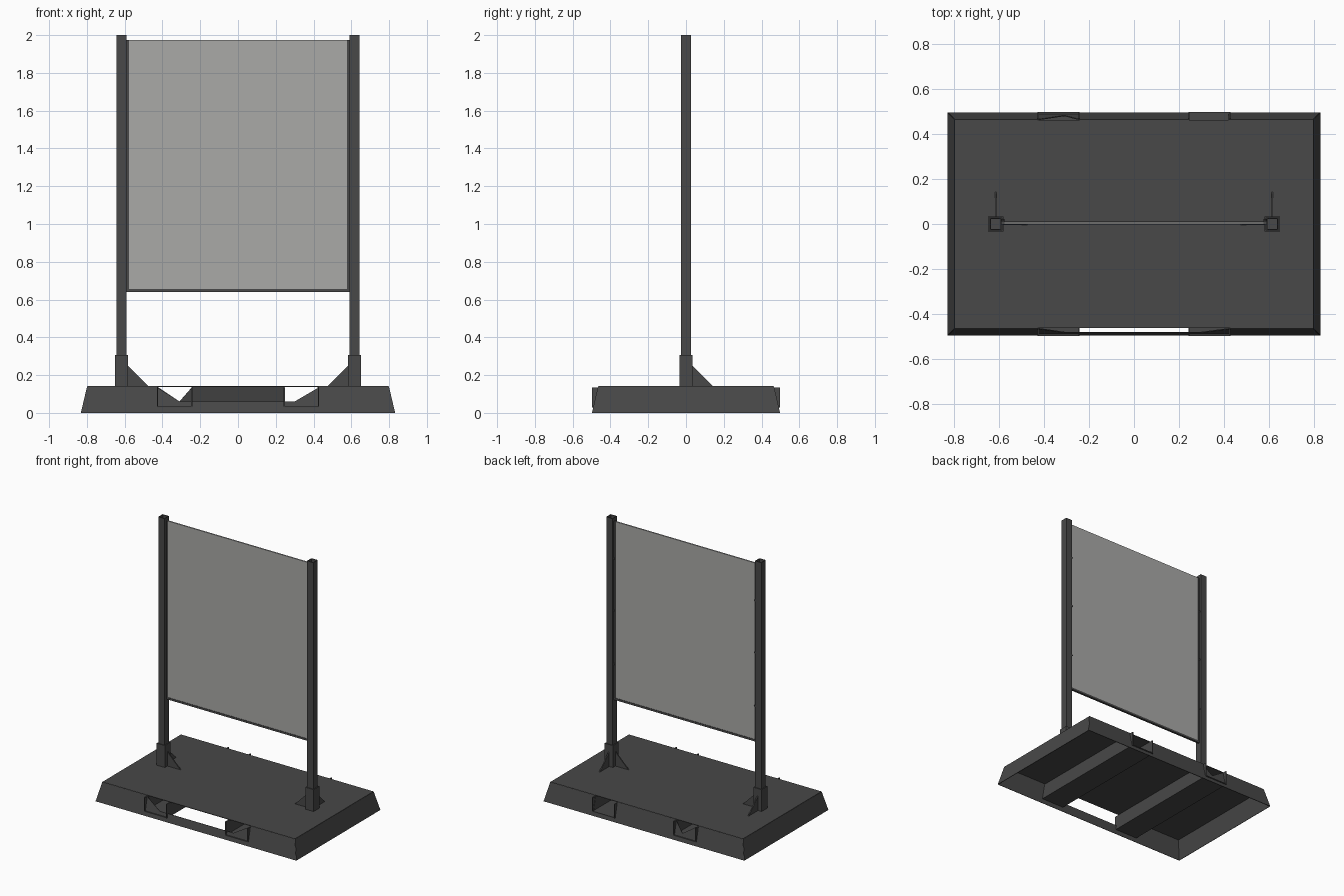
import bpy, math

if "Cube" in bpy.data.objects:
    bpy.data.objects.remove(bpy.data.objects["Cube"])

def material(name, rgba):
    m = bpy.data.materials.new(name)
    m.diffuse_color = rgba
    m.use_nodes = True
    m.node_tree.nodes["Principled BSDF"].inputs["Base Color"].default_value = m.diffuse_color
    return m

DARK = material("dark_steel", (0.065, 0.065, 0.065, 1))
PALE = material("pale_panel", (0.40, 0.40, 0.39, 0.7))

def mesh(name, verts, faces, thick=0, offset=0, mat=DARK):
    me = bpy.data.meshes.new(name)
    me.from_pydata(verts, [], faces)
    ob = bpy.data.objects.new(name, me)
    bpy.context.collection.objects.link(ob)
    me.materials.append(mat)
    if thick:
        mod = ob.modifiers.new("thickness", 'SOLIDIFY')
        mod.thickness, mod.offset = thick, offset
        mod.use_even_offset = True
    return ob

def sheet(name, pts, thick=0.004):
    return mesh(name, pts, [tuple(range(len(pts)))], thick)

def box(name, x0, x1, y0, y1, z0, z1, mat=DARK):
    v = [(x, y, z) for z in (z0, z1) for x, y in ((x0, y0), (x1, y0), (x1, y1), (x0, y1))]
    f = [(3, 2, 1, 0), (4, 5, 6, 7)] + [(i, (i + 1) % 4, (i + 1) % 4 + 4, i + 4) for i in range(4)]
    return mesh(name, v, f, mat=mat)

def square_tube(name, cx, half, z0, z1, wall):
    c = [(cx - half, -half), (cx + half, -half), (cx + half, half), (cx - half, half)]
    v = [(x, y, z) for z in (z0, z1) for x, y in c]
    f = [(i, (i + 1) % 4, (i + 1) % 4 + 4, i + 4) for i in range(4)]
    return mesh(name, v, f, wall, -1)

# Base tray: flat top and sloping walls, open underneath
H, BX, BY, TX, TY = 0.14, 0.83, 0.496, 0.797, 0.464

def wall_pts(profile, side):
    return [(x, side * (BY - (BY - TY) * z / H), z) for x, z in profile]

sheet("base_top", [(-TX, -TY, H), (TX, -TY, H), (TX, TY, H), (-TX, TY, H)])
for s, n in ((-1, "left"), (1, "right")):
    sheet(f"base_wall_{n}", [(s * BX, -BY, 0), (s * BX, BY, 0), (s * TX, TY, H), (s * TX, -TY, H)])
# Front wall has one wide notch, back wall a V notch and a square notch
sheet("base_wall_front", wall_pts([(-BX, 0), (BX, 0), (TX, H), (.43, H), (.42, .13), (.30, .06),
                                   (-.31, .06), (-.42, .13), (-.43, H), (-TX, H)], -1))
sheet("base_wall_back", wall_pts([(-BX, 0), (BX, 0), (TX, H), (.422, H), (.422, .03), (.245, .03),
                                  (.245, H), (-.24, H), (-.31, .06), (-.43, H), (-TX, H)], 1))

for s, n in ((-1, "left"), (1, "right")):
    # Fork pocket: U channel running front to back
    prof = [(s * .427, .135), (s * .427, .032), (s * .245, .032), (s * .245, .135)]
    v = [(x, y, z) for y in (-.498, .498) for x, z in prof]
    mesh(f"fork_channel_{n}", v, [(i, i + 1, i + 5, i + 4) for i in range(3)], 0.006)
    # Post in its socket
    px = s * .616
    square_tube(f"post_{n}", px, .026, .14, 2.0, .004)
    square_tube(f"post_socket_{n}", px, .034, .14, .306, .006)
    # Gusset plates
    sheet(f"gusset_side_{n}", [(s * .583, 0, .14), (s * .473, 0, .14), (s * .583, 0, .25)], .008)
    sheet(f"gusset_back_{n}", [(px, .033, .14), (px, .145, .14), (px, .033, .25)], .008)
    # Panel edge strip and screws
    xa, xb = sorted((s * .578, s * .591))
    box(f"edge_strip_{n}", xa, xb, -.003, .013, .65, 1.975)
    for i, z in enumerate((.91, 1.31, 1.70)):
        bpy.ops.mesh.primitive_cylinder_add(vertices=8, radius=.006, depth=.01,
                                            location=(s * .584, .017, z), rotation=(math.pi / 2, 0, 0))
        ob = bpy.context.object
        ob.name = f"screw_{n}_{i}"
        ob.data.materials.append(DARK)

# Sign panel with bottom rail
box("sign_panel", -.585, .585, 0, .010, .65, 1.975, PALE)
box("bottom_rail", -.59, .59, -.003, .013, .64, .655)
